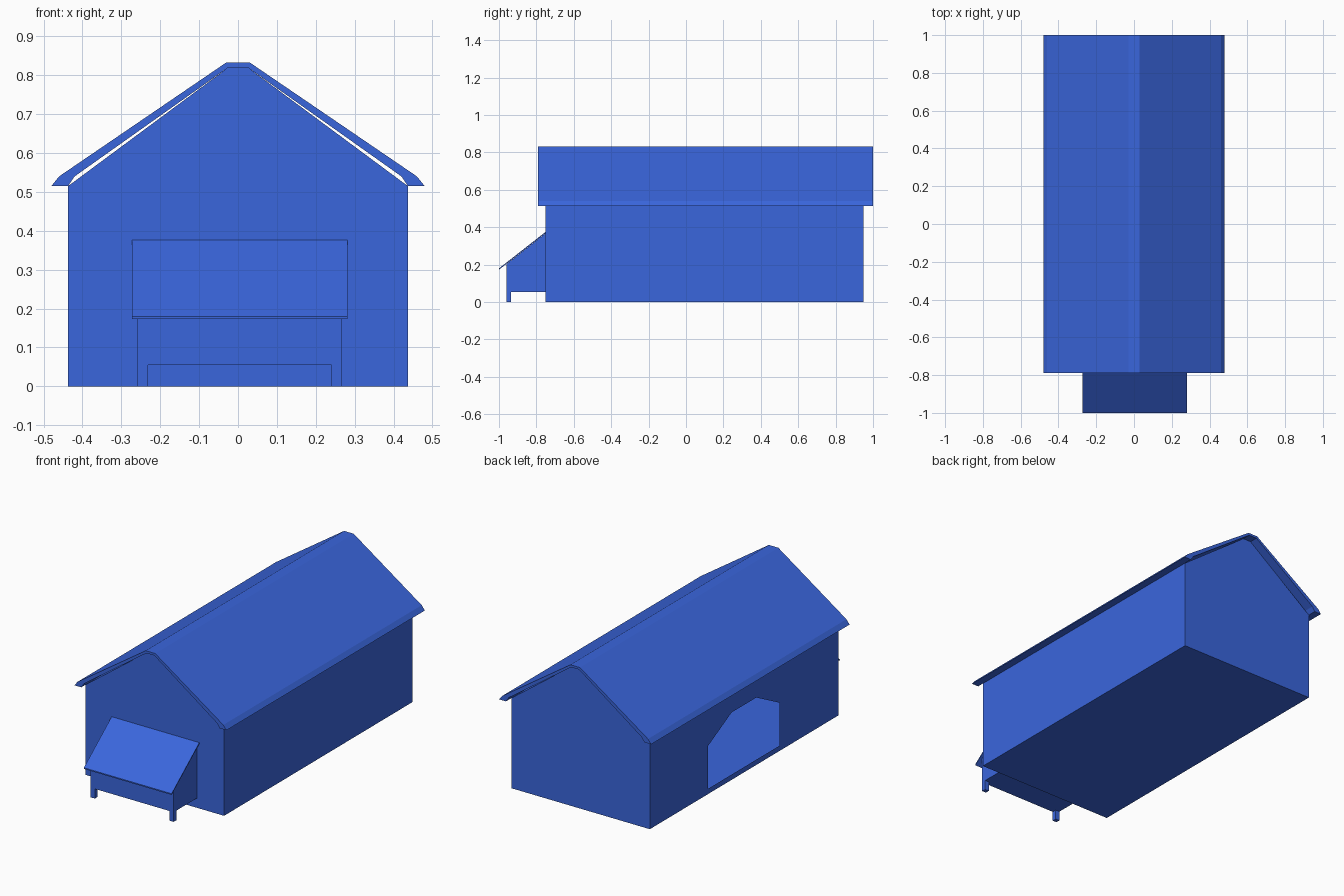
import bpy, bmesh

if "Cube" in bpy.data.objects:
    bpy.data.objects.remove(bpy.data.objects["Cube"])

blue = bpy.data.materials.new("blue_paint")
blue.diffuse_color = (0.042, 0.133, 0.72, 1)
blue.use_nodes = True
blue.node_tree.nodes["Principled BSDF"].inputs["Base Color"].default_value = blue.diffuse_color


def prism_mesh(profile, axis, a, b):
    """Extrude a 2D profile: (x, z) along y, or (y, z) along x."""
    def place(p, d):
        return (p[0], d, p[1]) if axis == 'Y' else (d, p[0], p[1])
    bm = bmesh.new()
    n = len(profile)
    near = [bm.verts.new(place(p, a)) for p in profile]
    far = [bm.verts.new(place(p, b)) for p in profile]
    bm.faces.new(near)
    bm.faces.new(far)
    for i in range(n):
        j = (i + 1) % n
        bm.faces.new((near[i], near[j], far[j], far[i]))
    return bm


def finish(name, bm):
    bmesh.ops.recalc_face_normals(bm, faces=bm.faces[:])
    mesh = bpy.data.meshes.new(name)
    bm.to_mesh(mesh)
    bm.free()
    mesh.materials.append(blue)
    ob = bpy.data.objects.new(name, mesh)
    bpy.context.collection.objects.link(ob)
    return ob


def mirrored(half):
    """Complete a right-hand (x, z) outline with its left-hand copy."""
    return half + [(-x, z) for x, z in reversed(half)]


# House body: thin gabled shell
W, EAVE = 0.437, 0.515
bm = prism_mesh(mirrored([(W, 0), (W, EAVE), (0.025, 0.82)]), 'Y', -0.75, 0.95)

# Left wall is refilled around an arched opening
wall = next(f for f in bm.faces if all(v.co.x < -W + 0.001 for v in f.verts))
rim = list(wall.edges)
bmesh.ops.delete(bm, geom=[wall], context='FACES_ONLY')
arch = [(-0.22, 0.03), (0.425, 0.03), (0.425, 0.275),
        (0.213, 0.385), (-0.01, 0.385), (-0.22, 0.275)]
hole = [bm.verts.new((-W, y, z)) for y, z in arch]
rim += [bm.edges.new((hole[i - 1], hole[i])) for i in range(len(hole))]
bmesh.ops.triangle_fill(bm, edges=rim, use_beauty=True, normal=(-1, 0, 0))
finish("house_body", bm)

# Main roof: folded slab with kicked-in eaves
outer = [(0.48, EAVE), (0.46, 0.54), (0.03, 0.833)]
inner = [(W, EAVE), (0.42, 0.54), (0.025, 0.82)]
roof = mirrored(outer) + mirrored(inner)[::-1]
finish("main_roof", prism_mesh(roof, 'Y', -0.79, 1.0))

# Lean-to box on the front gable
CX = 0.004
box = [(-0.96, 0.055), (-0.75, 0.055), (-0.75, 0.368), (-0.96, 0.203)]
finish("front_box", prism_mesh(box, 'X', CX - 0.262, CX + 0.262))

# Sloping lid
lid = [(-1.0, 0.173), (-0.75, 0.369), (-0.75, 0.376), (-1.0, 0.18)]
finish("front_box_lid", prism_mesh(lid, 'X', CX - 0.277, CX + 0.277))

# Two short legs under the front of the box
leg = [(-0.96, 0), (-0.935, 0), (-0.935, 0.055), (-0.96, 0.055)]
for side, name in ((-1, "left_leg"), (1, "right_leg")):
    finish(name, prism_mesh(leg, 'X', CX + side * 0.262, CX + side * 0.236))
